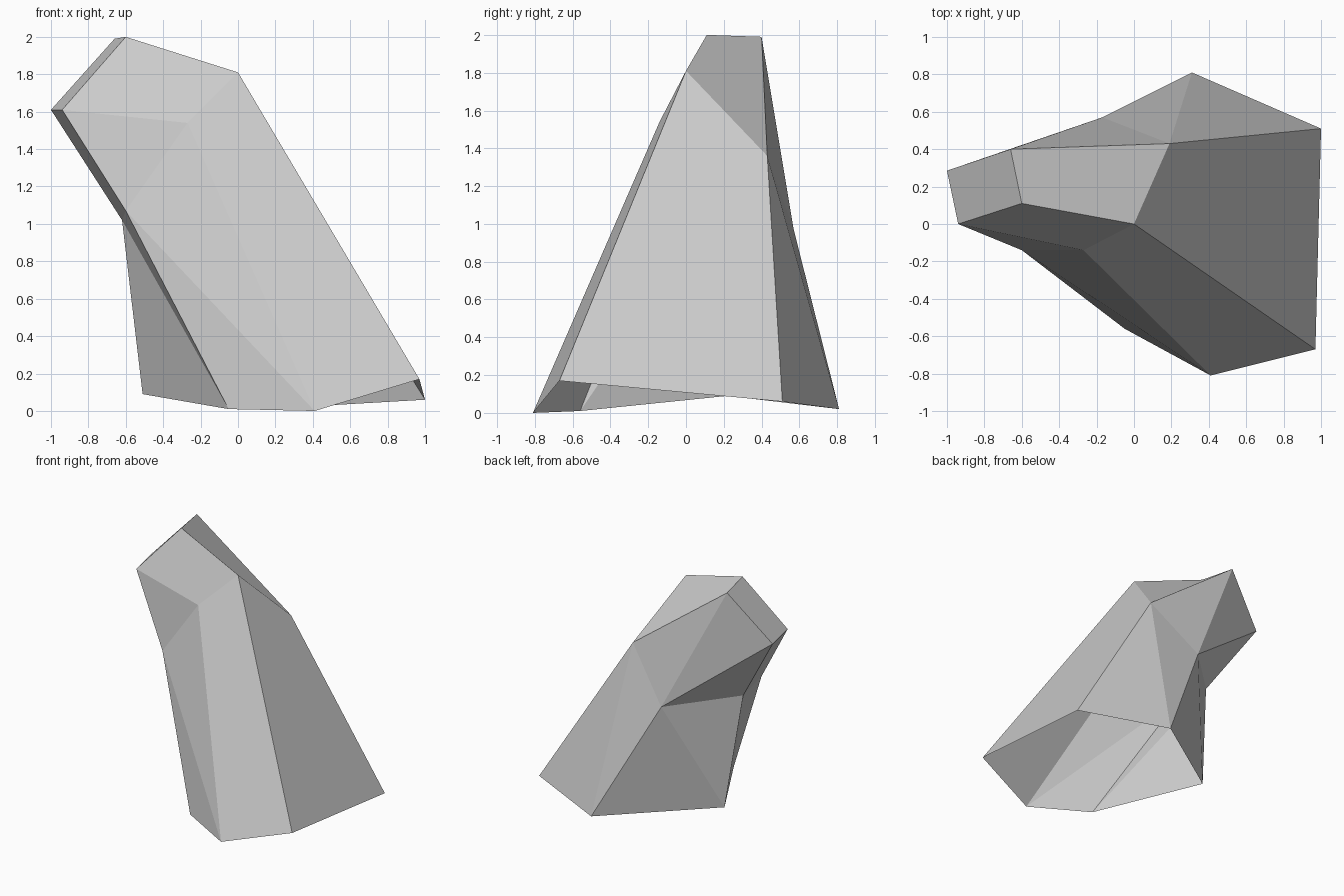
import bpy
import bmesh
from mathutils import Vector

# Remove the default cube only
cube = bpy.data.objects.get("Cube")
if cube:
    bpy.data.objects.remove(cube, do_unlink=True)


def make_material(name, rgb):
    mat = bpy.data.materials.new(name)
    mat.use_nodes = True
    colour = (*rgb, 1.0)
    mat.diffuse_color = colour
    mat.node_tree.nodes["Principled BSDF"].inputs["Base Color"].default_value = colour
    return mat


# Corners of the leaning boulder, grouped from the crown down to the open foot
corners = {
    # crown
    "A": (-0.60, 0.11, 2.0), "B": (-0.66, 0.40, 1.99),
    "C": (0.0, 0.0, 1.81), "D": (0.19, 0.43, 1.36),
    # overhanging nose and front ridge
    "E": (-0.94, 0.0, 1.61), "F": (-1.0, 0.285, 1.61),
    "G": (-0.27, -0.14, 1.54),
    # waist
    "H": (-0.60, -0.14, 1.07), "O": (-0.62, 0.13, 1.02),
    "P": (-0.17, 0.57, 0.97),
    # foot
    "I": (-0.05, -0.56, 0.01), "J": (0.41, -0.81, 0.0),
    "K": (0.97, -0.67, 0.17), "L": (1.0, 0.51, 0.06),
    "M": (0.31, 0.81, 0.02), "N": (-0.51, 0.22, 0.09),
}

# Flat facets by region, each spelled by its corners
facets = {
    "crown": "ABDC AEFB AEGC",
    "front": "GJKC EHG HJG HIJ",
    "side": "CKLD",
    "back": "DLM DMP BDP BPF FPO PMN PNO",
    "underside": "EFO EOH HOI ION",
}

bm = bmesh.new()
verts = {key: bm.verts.new(co) for key, co in corners.items()}
for words in facets.values():
    for word in words.split():
        bm.faces.new([verts[letter] for letter in word])

# Make every facet face outward
bmesh.ops.recalc_face_normals(bm, faces=bm.faces)
bm.normal_update()
centre = sum((v.co for v in bm.verts), Vector()) / len(bm.verts)
if sum((f.calc_center_median() - centre).dot(f.normal) * f.calc_area() for f in bm.faces) < 0:
    bmesh.ops.reverse_faces(bm, faces=bm.faces)

mesh = bpy.data.meshes.new("boulder")
bm.to_mesh(mesh)
bm.free()
mesh.materials.append(make_material("stone_grey", (0.6, 0.6, 0.6)))
boulder = bpy.data.objects.new("boulder", mesh)
bpy.context.collection.objects.link(boulder)
